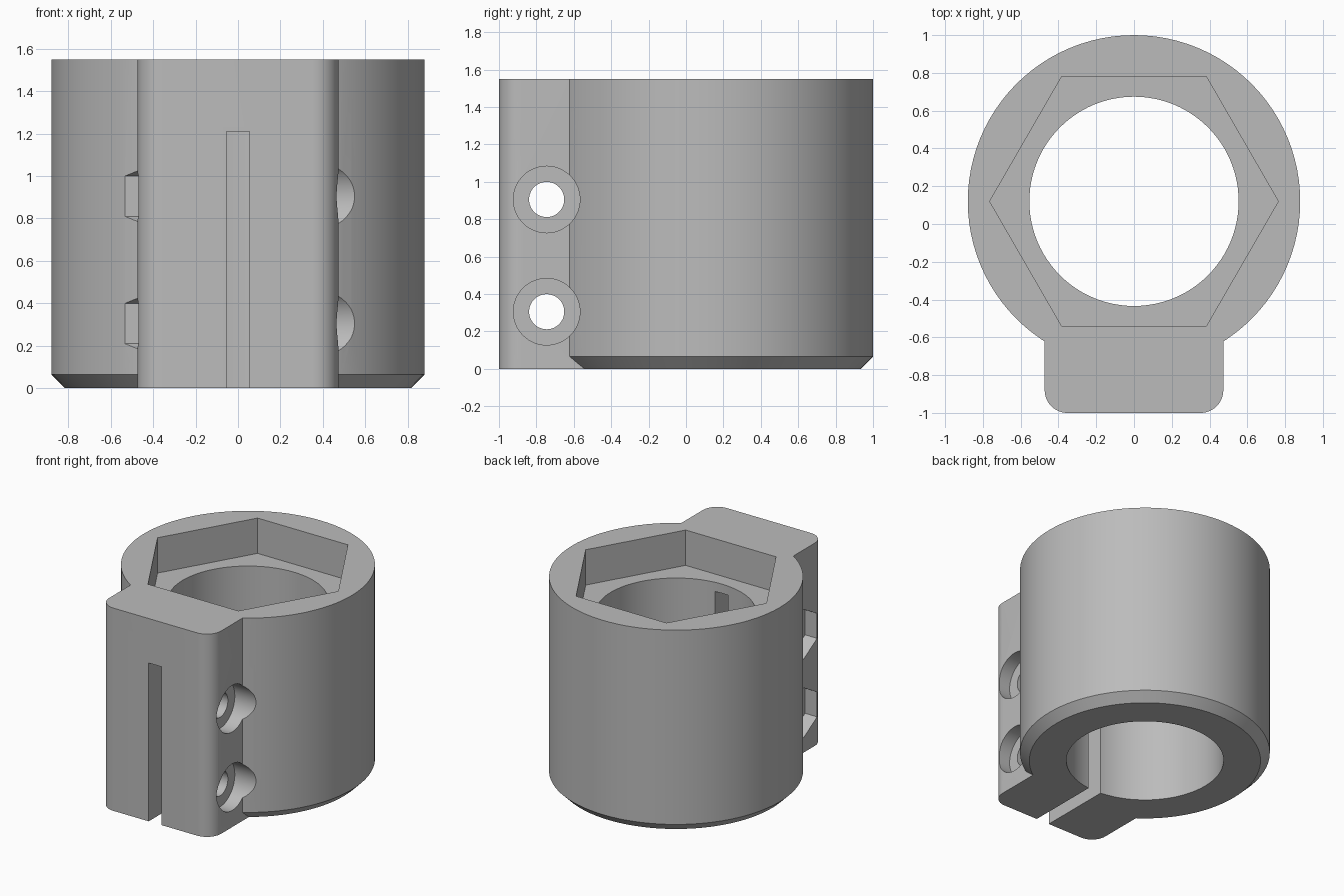
import bpy
import math
from mathutils import Matrix, Vector

if "Cube" in bpy.data.objects:
    bpy.data.objects.remove(bpy.data.objects["Cube"], do_unlink=True)

HEIGHT = 1.55
CENTRE_Y = 0.12
BODY_R = 0.88
CHAMFER = 0.065
EAR_HALF = 0.473
FILLET = 0.12
BOLT_Y = -0.745
SEGMENTS = 96

grey = bpy.data.materials.new("plain grey")
grey.use_nodes = True
COLOUR = (0.5, 0.5, 0.5, 1)
grey.diffuse_color = COLOUR
grey.node_tree.nodes["Principled BSDF"].inputs["Base Color"].default_value = COLOUR


def loft(name, rings):
    """Closed solid through matching rings of points."""
    n = len(rings[0])
    faces = [tuple(reversed(range(n)))]
    for k in range(len(rings) - 1):
        a, b = k * n, (k + 1) * n
        faces += [(a + i, a + (i + 1) % n, b + (i + 1) % n, b + i) for i in range(n)]
    faces.append(tuple(range((len(rings) - 1) * n, len(rings) * n)))
    mesh = bpy.data.meshes.new(name)
    mesh.from_pydata([p for ring in rings for p in ring], [], faces)
    mesh.materials.append(grey)
    obj = bpy.data.objects.new(name, mesh)
    bpy.context.collection.objects.link(obj)
    return obj


def ring(radius, z, sides=SEGMENTS):
    step = math.tau / sides
    return [Vector((radius * math.cos(i * step), radius * math.sin(i * step), z))
            for i in range(sides)]


def upright(name, sides, *levels):
    """Vertical prism about the bore axis from (radius, z) levels."""
    obj = loft(name, [ring(r, z, sides) for r, z in levels])
    obj.data.transform(Matrix.Translation((0, CENTRE_Y, 0)))
    return obj


def sideways(name, sides, radius, x0, x1, z, turn=0):
    """Prism along x on a bolt axis."""
    obj = loft(name, [ring(radius, x0, sides), ring(radius, x1, sides)])
    obj.data.transform(Matrix.Translation((0, BOLT_Y, z))
                       @ Matrix.Rotation(math.pi / 2, 4, 'Y')
                       @ Matrix.Rotation(turn, 4, 'Z'))
    return obj


def combine(target, tool, operation):
    mod = target.modifiers.new(tool.name, 'BOOLEAN')
    mod.operation = operation
    mod.solver = 'EXACT'
    mod.object = tool
    bpy.context.view_layer.objects.active = target
    bpy.ops.object.modifier_apply(modifier=mod.name)
    bpy.data.objects.remove(tool, do_unlink=True)


# Round body with chamfered foot
body = upright("clamp_collar", SEGMENTS, (BODY_R - CHAMFER, 0),
               (BODY_R, CHAMFER), (BODY_R, HEIGHT))

# Clamping ear with rounded front corners
outline = [(EAR_HALF, 0), (-EAR_HALF, 0)]
for side, start in ((-1, math.pi), (1, 1.5 * math.pi)):
    for i in range(13):
        a = start + i * math.pi / 24
        outline.append((side * (EAR_HALF - FILLET) + FILLET * math.cos(a),
                        FILLET - 1 + FILLET * math.sin(a)))
ear = loft("ear", [[(x, y, z) for x, y in outline] for z in (0, HEIGHT)])
combine(body, ear, 'UNION')

# Through bore and hexagonal top pocket
combine(body, upright("bore", SEGMENTS, (0.554, -1), (0.554, 2)), 'DIFFERENCE')
combine(body, upright("hex_pocket", 6, (0.764, HEIGHT - 0.27), (0.764, 2)), 'DIFFERENCE')

# Clamping slit
slit = loft("slit", [[(-0.055, -2, z), (0.055, -2, z), (0.055, 0, z), (-0.055, 0, z)]
                     for z in (-1, 1.21)])
combine(body, slit, 'DIFFERENCE')

# Two bolt holes, each with a round head recess and a hexagonal nut recess
for z in (0.305, 0.905):
    combine(body, sideways("bolt_hole", 48, 0.094, -1, 1, z), 'DIFFERENCE')
    combine(body, sideways("head_recess", 64, 0.178, 0.37, 1, z), 'DIFFERENCE')
    combine(body, sideways("nut_recess", 6, 0.19, -1, -0.37, z), 'DIFFERENCE')

# Smooth curved walls, crisp edges
bpy.ops.object.select_all(action='DESELECT')
body.select_set(True)
bpy.context.view_layer.objects.active = body
bpy.ops.object.shade_smooth_by_angle(angle=math.radians(25))
